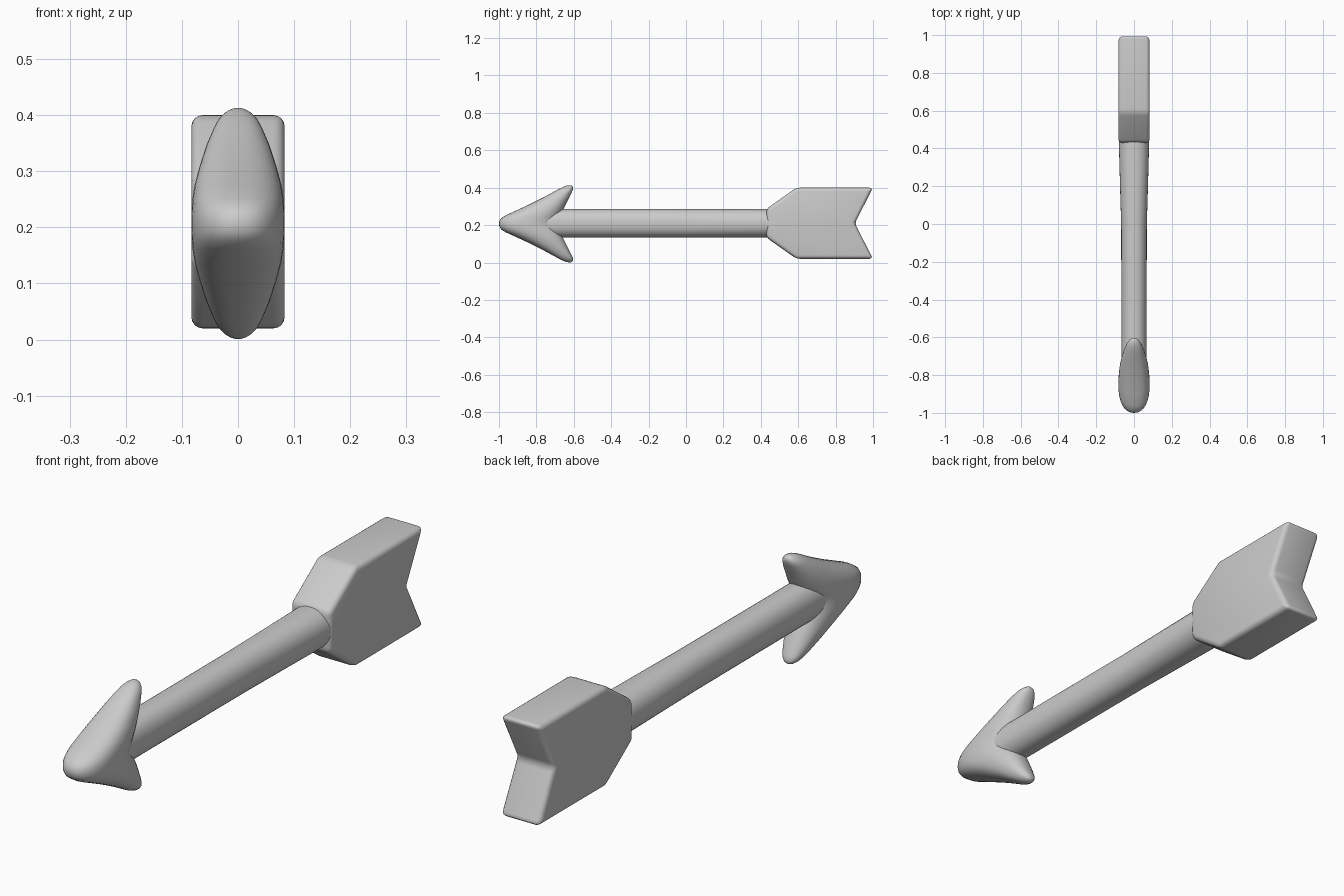
import bpy, bmesh, math

if "Cube" in bpy.data.objects:
    bpy.data.objects.remove(bpy.data.objects["Cube"])

CZ = 0.207  # height of the arrow's axis


def finish(name, bm, angle):
    bmesh.ops.recalc_face_normals(bm, faces=bm.faces)
    mesh = bpy.data.meshes.new(name)
    bm.to_mesh(mesh)
    bm.free()
    obj = bpy.data.objects.new(name, mesh)
    bpy.context.collection.objects.link(obj)
    bpy.ops.object.select_all(action='DESELECT')
    obj.select_set(True)
    bpy.context.view_layer.objects.active = obj
    bpy.ops.object.shade_smooth_by_angle(angle=math.radians(angle))
    return obj


def loft(name, rings, angle=60):
    bm = bmesh.new()
    loops = [[bm.verts.new(p) for p in ring] for ring in rings]
    n = len(loops[0])
    for a, b in zip(loops, loops[1:]):
        for i in range(n):
            j = (i + 1) % n
            bm.faces.new((a[i], a[j], b[j], b[i]))
    bm.faces.new(loops[0])
    bm.faces.new(loops[-1])
    return finish(name, bm, angle)


def oval(ru, rv, power=2.0, n=32):
    pts = []
    for i in range(n):
        t = 2 * math.pi * i / n
        c, s = math.cos(t), math.sin(t)
        pts.append((ru * math.copysign(abs(c) ** (2 / power), c),
                    rv * math.copysign(abs(s) ** (2 / power), s)))
    return pts


# Arrowhead: horizontal slices (height from axis, front y, back y, half width)
slices = [(0.0, -1.0, -0.695, 0.083), (0.015, -0.998, -0.69, 0.083),
          (0.03, -0.988, -0.682, 0.082), (0.045, -0.965, -0.674, 0.081),
          (0.07, -0.91, -0.66, 0.077), (0.10, -0.845, -0.645, 0.069),
          (0.14, -0.765, -0.625, 0.056), (0.17, -0.71, -0.61, 0.043),
          (0.185, -0.683, -0.604, 0.035), (0.197, -0.658, -0.604, 0.024),
          (0.203, -0.643, -0.609, 0.014), (0.206, -0.63, -0.616, 0.005)]
both = [(-h, f, b, w) for h, f, b, w in slices[:0:-1]] + slices
loft("arrowhead", [[(u, (f + b) / 2 + v, CZ + h)
                    for u, v in oval(w, (b - f) / 2, 2.3)]
                   for h, f, b, w in both])

# Shaft, widening sideways towards the tail
sections = [(-0.76, 0.066), (0.0, 0.068), (0.2, 0.074), (0.46, 0.081), (0.55, 0.081)]
loft("shaft", [[(u, y, CZ + 0.003 + v) for u, v in oval(rx, 0.076, 2.2)]
               for y, rx in sections])

# Tail fletching: notched outline given thickness and rounded edges
half = [(0.43, 0.077), (0.59, 0.19), (1.0, 0.19)]
outline = half + [(0.902, 0.0)] + [(y, -h) for y, h in half[::-1]]
bm = bmesh.new()
face = bm.faces.new([bm.verts.new((-0.083, y, CZ + 0.003 + h)) for y, h in outline])
ext = bmesh.ops.extrude_face_region(bm, geom=[face])
bmesh.ops.translate(bm, vec=(0.166, 0, 0),
                    verts=[v for v in ext["geom"] if isinstance(v, bmesh.types.BMVert)])
bmesh.ops.recalc_face_normals(bm, faces=bm.faces)
bmesh.ops.bevel(bm, geom=list(bm.edges), offset=0.02, segments=4,
                profile=0.5, affect='EDGES')
finish("tail_fletching", bm, 50)
